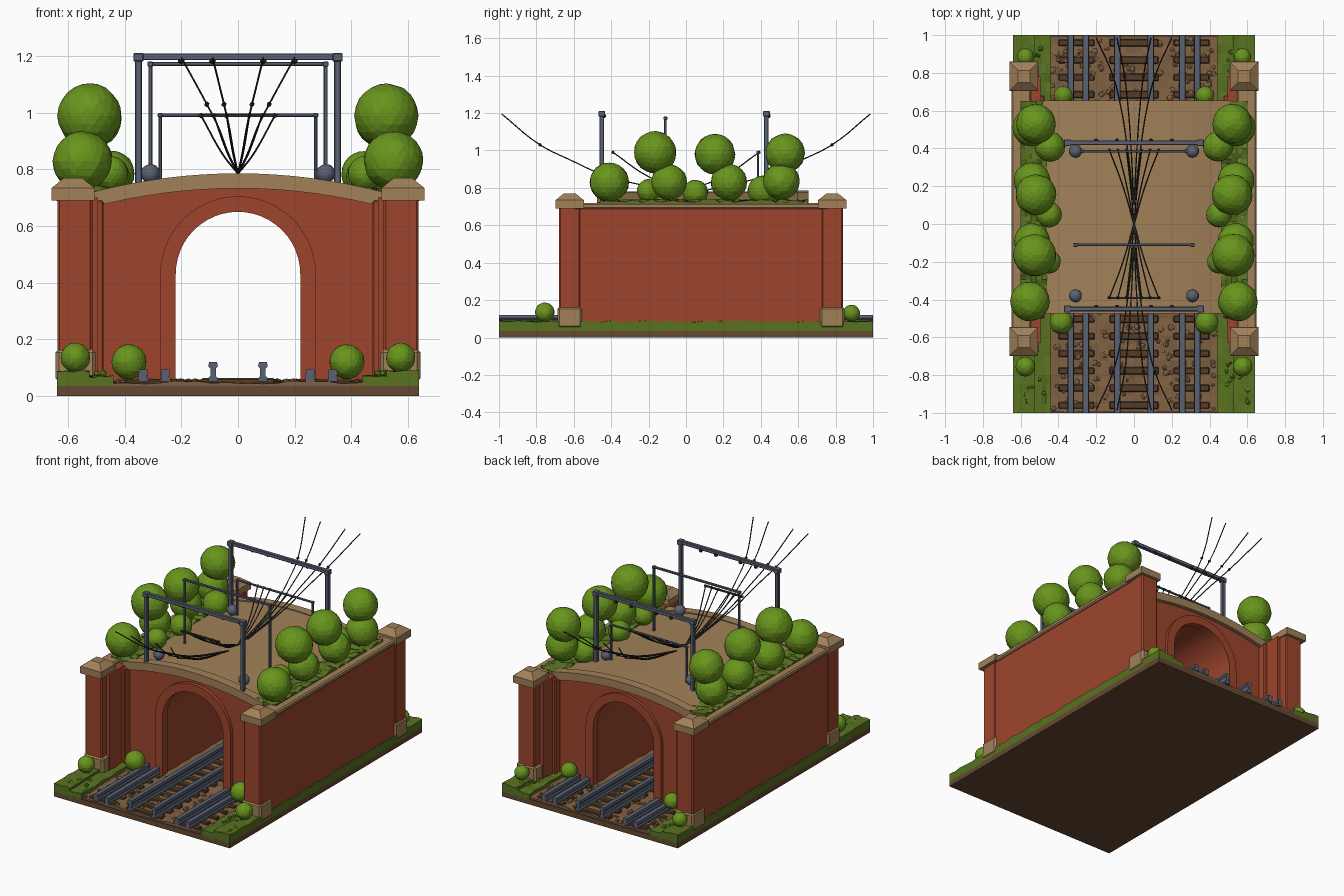
import bpy, bmesh, math, random
from mathutils import Matrix, Vector

if "Cube" in bpy.data.objects:
    bpy.data.objects.remove(bpy.data.objects["Cube"])
random.seed(4)

def mat(name, c):
    m = bpy.data.materials.new(name)
    m.diffuse_color = (*c, 1)
    m.use_nodes = True
    m.node_tree.nodes["Principled BSDF"].inputs["Base Color"].default_value = m.diffuse_color
    return m

BRICK = mat("brick", (0.34, 0.06, 0.025))
TAN = mat("sandstone", (0.36, 0.22, 0.10))
SOIL = mat("soil", (0.13, 0.065, 0.03))
STONE = mat("ballast", (0.22, 0.12, 0.055))
GRASS = mat("grass", (0.10, 0.17, 0.015))
LEAF = mat("leaf", (0.14, 0.30, 0.012))
STEEL = mat("steel", (0.10, 0.12, 0.17))
WIRE = mat("wire", (0.03, 0.03, 0.025))
WOOD = mat("wood", (0.09, 0.045, 0.02))

def finish(bm, name, m, smooth=False):
    bmesh.ops.recalc_face_normals(bm, faces=bm.faces)
    me = bpy.data.meshes.new(name)
    bm.to_mesh(me)
    bm.free()
    me.materials.append(m)
    for p in me.polygons:
        p.use_smooth = smooth
    ob = bpy.data.objects.new(name, me)
    bpy.context.collection.objects.link(ob)
    return ob

def add_box(bm, x0, x1, y0, y1, z0, z1):
    mtx = Matrix.Translation(((x0+x1)/2, (y0+y1)/2, (z0+z1)/2)) @ Matrix.Diagonal((x1-x0, y1-y0, z1-z0, 1))
    bmesh.ops.create_cube(bm, size=1, matrix=mtx)

def boxes(name, m, dims, bevel=0):
    bm = bmesh.new()
    for d in dims:
        add_box(bm, *d)
    ob = finish(bm, name, m)
    if bevel:
        b = ob.modifiers.new("bevel", "BEVEL")
        b.width, b.segments = bevel, 1
    return ob

def both(dims):
    """Add the x-mirrored copy of every box."""
    return dims + [(-d[1], -d[0], *d[2:]) for d in dims]

def extrude_y(name, m, pts, y0, y1):
    """Extrude an xz outline from y0 to y1."""
    bm = bmesh.new()
    f = bm.faces.new([bm.verts.new((x, y0, z)) for x, z in pts])
    r = bmesh.ops.extrude_face_region(bm, geom=[f])
    bmesh.ops.translate(bm, vec=(0, y1-y0, 0), verts=[v for v in r["geom"] if isinstance(v, bmesh.types.BMVert)])
    bm.faces.new(list(reversed([v for v in bm.verts][:len(pts)]))) if not f.is_valid else None
    return finish(bm, name, m)

def rough_slab(name, m, x0, x1, y0, y1, z0, z1, n, k, jitter):
    """Slab whose top is a bumpy grid."""
    bm = bmesh.new()
    bmesh.ops.create_grid(bm, x_segments=n, y_segments=k, size=0.5)
    for v in bm.verts:
        v.co = Vector((x0+(v.co.x+0.5)*(x1-x0), y0+(v.co.y+0.5)*(y1-y0), z1+random.uniform(-jitter, jitter)))
    r = bmesh.ops.extrude_face_region(bm, geom=bm.faces[:])
    for v in r["geom"]:
        if isinstance(v, bmesh.types.BMVert):
            v.co.z = z0
    return finish(bm, name, m)

def blobs(name, m, items, sub, jitter, smooth, squash=1):
    bm = bmesh.new()
    for x, y, z, r in items:
        vs = bmesh.ops.create_icosphere(bm, subdivisions=sub, radius=r)["verts"]
        for v in vs:
            v.co *= 1 + random.uniform(-jitter, jitter)
            v.co.z *= squash
            v.co += Vector((x, y, z))
    return finish(bm, name, m, smooth)

def tubes(name, m, paths, r):
    cu = bpy.data.curves.new(name, "CURVE")
    cu.dimensions, cu.bevel_depth, cu.bevel_resolution = "3D", r, 1
    cu.use_fill_caps = True
    for path in paths:
        s = cu.splines.new("BEZIER")
        s.bezier_points.add(len(path)-1)
        for p, co in zip(s.bezier_points, path):
            p.co = co
            p.handle_left_type = p.handle_right_type = "AUTO"
        s.resolution_u = 5
    tmp = bpy.data.objects.new(name + "_curve", cu)
    bpy.context.collection.objects.link(tmp)
    me = bpy.data.meshes.new_from_object(tmp.evaluated_get(bpy.context.evaluated_depsgraph_get()))
    bpy.data.objects.remove(tmp)
    me.materials.clear()
    me.materials.append(m)
    bpy.context.collection.objects.link(bpy.data.objects.new(name, me))

# ground slab, ballast bed and grass verges
boxes("base_slab", SOIL, [(-0.64, 0.64, -1, 1, 0, 0.035)])
rough_slab("ballast_bed", STONE, -0.5, 0.5, -0.995, 0.995, 0.01, 0.047, 22, 44, 0.006)
for s in (-1, 1):
    a, b, c = sorted((s*0.44, s*0.54)), sorted((s*0.525, s*0.64)), "left" if s < 0 else "right"
    rough_slab("inner_verge_" + c, GRASS, *a, -1, 1, 0.02, 0.068, 4, 40, 0.006)
    rough_slab("outer_verge_" + c, GRASS, *b, -1, 1, 0.03, 0.086, 4, 40, 0.005)
blobs("ballast_stones", STONE, [(random.uniform(-0.43, 0.43), random.choice((random.uniform(-0.98, -0.47), random.uniform(0.62, 0.98))),
      0.05, random.uniform(0.01, 0.02)) for _ in range(230)], 1, 0.15, False, 0.6)

# sleepers and rails
ties = []
for i in range(22):
    y = -0.96 + i*0.0914
    ties.append((-0.13, 0.13, y-0.02, y+0.02, 0.03, 0.062))
    if y < -0.5 or y > 0.68:
        ties += both([(0.21, 0.4, y-0.018, y+0.018, 0.03, 0.058)])
boxes("sleepers", WOOD, ties, 0.005)

def rail(name, x, top, y0, y1):
    half = [(0.017, 0.05), (0.017, 0.062), (0.01, 0.07), (0.01, top-0.024), (0.017, top-0.016), (0.014, top)]
    extrude_y(name, STEEL, [(x+a, z) for a, z in half] + [(x-a, z) for a, z in reversed(half)], y0, y1)

for s in (-1, 1):
    rail("centre_rail", s*0.088, 0.12, -1, 1)
    for x in (0.256, 0.335):
        rail("outer_rail_front", s*x, 0.093, -1, -0.46)
        rail("outer_rail_back", s*x, 0.093, 0.64, 1)

# vaulted tunnel body, portal rings and cambered deck
def arch(r, n=24):
    return [(-r, 0.04)] + [(-r*math.cos(math.pi*i/n), 0.43+r*math.sin(math.pi*i/n)) for i in range(n+1)] + [(r, 0.04)]

def camber(top, n=16, w=0.5):
    return [(w-2*w*i/n, top-0.065*(1-2*i/n)**2) for i in range(n+1)]

extrude_y("tunnel_body", BRICK, arch(0.225) + [(0.5, 0.04)] + camber(0.745) + [(-0.5, 0.04)], -0.445, 0.63)
for n, y0, y1 in (("front", -0.47, -0.42), ("back", 0.60, 0.65)):
    extrude_y("portal_ring_" + n, BRICK, arch(0.22) + arch(0.275)[::-1], y0, y1)
    extrude_y("deck_coping_" + n, TAN, camber(0.786, w=0.51) + camber(0.733, w=0.51)[::-1], y0-0.005, y1+0.005)
extrude_y("deck", TAN, camber(0.78) + camber(0.735)[::-1], -0.44, 0.62)

# retaining walls with pillars, plinths, coping and caps
boxes("side_walls", BRICK, both([(0.495, 0.634, -0.63, 0.78, 0.04, 0.70)]))
boxes("portal_pilasters", BRICK, both([(0.475, 0.51, -0.50, -0.43, 0.04, 0.69), (0.475, 0.51, 0.61, 0.68, 0.04, 0.69)]), 0.006)
PY = (-0.622, 0.782)
boxes("corner_pillars", BRICK, both([(0.515, 0.638, y-0.058, y+0.058, 0.04, 0.70) for y in PY]), 0.008)
boxes("pillar_plinths", TAN, both([(0.503, 0.645, y-0.066, y+0.066, 0.05, 0.165) for y in PY]), 0.012)
boxes("wall_coping", TAN, both([(0.545, 0.648, -0.6, 0.76, 0.688, 0.72)]), 0.008)
bm = bmesh.new()
for s in (-1, 1):
    for y in PY:
        add_box(bm, s*0.583-0.076, s*0.583+0.076, y-0.077, y+0.077, 0.69, 0.735)
        bmesh.ops.create_cone(bm, cap_ends=True, segments=4, radius1=0.106, radius2=0.045, depth=0.035,
            matrix=Matrix.Translation((s*0.583, y, 0.7525)) @ Matrix.Rotation(math.pi/4, 4, "Z"))
finish(bm, "pillar_caps", TAN)
for s in (-1, 1):
    rough_slab("wall_top_grass", GRASS, *sorted((s*0.46, s*0.6)), -0.46, 0.65, 0.69, 0.73, 5, 40, 0.012)

# clipped bushes on the walls and at the ground
UPPER = [(0.55, -0.41, 0.83, 0.105), (0.525, -0.165, 0.99, 0.113), (0.54, -0.09, 0.83, 0.095), (0.45, -0.2, 0.785, 0.062),
         (0.52, 0.155, 0.98, 0.108), (0.54, 0.23, 0.83, 0.097), (0.45, 0.05, 0.775, 0.068), (0.52, 0.53, 0.985, 0.105),
         (0.545, 0.51, 0.835, 0.098), (0.445, 0.41, 0.785, 0.08)]
LOWER = [(0.575, -0.755, 0.135, 0.052), (0.385, -0.52, 0.12, 0.062), (0.575, 0.885, 0.13, 0.045), (0.375, 0.68, 0.12, 0.05)]
for n, L in (("wall_bushes", UPPER), ("ground_bushes", LOWER)):
    blobs(n, LEAF, [(s*x, y, z, r) for s in (-1, 1) for x, y, z, r in L], 3, 0.018, False)
blobs("grass_tufts", LEAF, [(random.choice((-1, 1))*random.uniform(0.47, 0.62), random.choice((-1, 1))*random.uniform(0.72, 0.97),
      0.08, random.uniform(0.008, 0.016)) for _ in range(40)], 1, 0.2, False)

# overhead line gantries
def gantry(name, y, x, top, t):
    boxes(name, STEEL, both([(x-t, x+t, y-t, y+t, 0.72, top), (x-1.5*t, x+1.5*t, y-1.5*t, y+1.5*t, top-2.4*t, top+0.1*t)])
          + [(-x-t, x+t, y-t, y+t, top-2*t, top)], 0.003)

gantry("front_gantry", -0.45, 0.352, 1.21, 0.012)
gantry("back_gantry", 0.43, 0.352, 1.21, 0.012)
gantry("middle_gantry", -0.11, 0.31, 1.18, 0.007)
gantry("small_gantry", 0.385, 0.275, 0.998, 0.006)
boxes("front_wire_bar", WIRE, [(-0.14, 0.14, -0.396, -0.386, 0.985, 0.995)])
blobs("post_feet", STEEL, [(s*0.31, y, 0.785, 0.035) for s in (-1, 1) for y in (-0.38, 0.385)], 2, 0, True)

# contact wires fanning out from the middle of the deck, with insulators
paths, knobs = [], []
for sx in (-1, 1):
    for sy in (-1, 1):
        for x in (0.04, 0.085, 0.13):
            paths.append([(0, 0, 0.785), (sx*x*0.45, sy*0.2, 0.86), (sx*x, sy*0.39, 0.99)])
            knobs.append((sx*x, sy*0.39, 0.99, 0.01))
        for x in (0.09, 0.2):
            paths.append([(0, sy*0.1, 0.785), (sx*x*0.2, sy*0.44, 0.87), (sx*x*0.35, sy*0.62, 0.95), (sx*x*0.55, sy*0.78, 1.03), (sx*x, sy*0.985, 1.195)])
            knobs.append((sx*x*0.55, sy*0.78, 1.03, 0.01))
            knobs.append((sx*x, 0.44*sy, 1.185, 0.014))
tubes("contact_wires", WIRE, paths, 0.0035)
blobs("insulators", WIRE, knobs, 1, 0, False)
